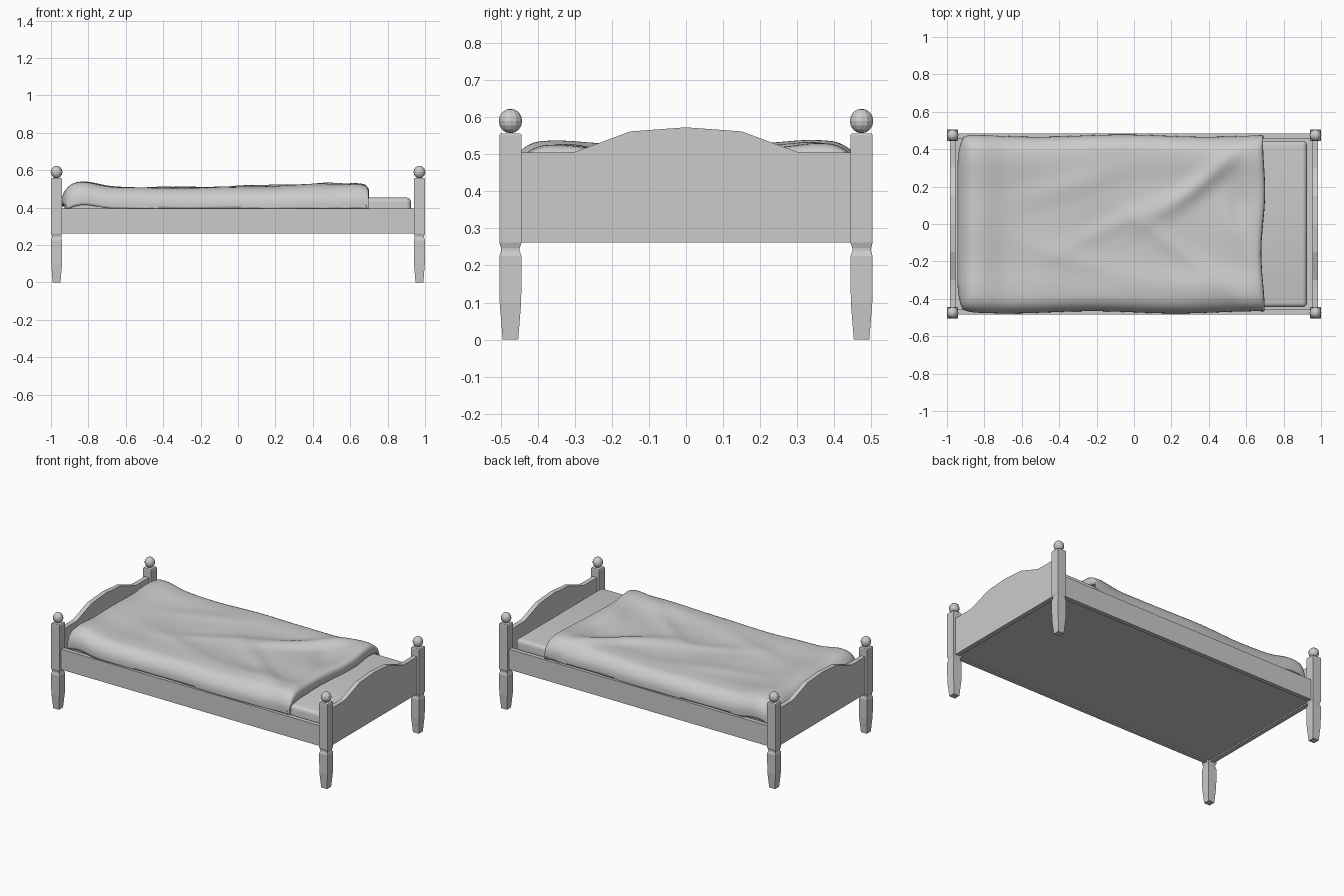
import bpy, bmesh, math
from math import sin, cos, exp, pi, hypot

if "Cube" in bpy.data.objects:
    bpy.data.objects.remove(bpy.data.objects["Cube"])


def finish(name, bm, smooth=False):
    bmesh.ops.recalc_face_normals(bm, faces=bm.faces)
    me = bpy.data.meshes.new(name)
    bm.to_mesh(me)
    bm.free()
    ob = bpy.data.objects.new(name, me)
    bpy.context.collection.objects.link(ob)
    if smooth:
        for p in me.polygons:
            p.use_smooth = True
    return ob


def box(name, lo, hi, bevel=0.0, segments=3):
    bm = bmesh.new()
    bmesh.ops.create_cube(bm, size=1)
    for v in bm.verts:
        v.co = [lo[i] + (v.co[i] + 0.5) * (hi[i] - lo[i]) for i in range(3)]
    if bevel:
        bmesh.ops.bevel(bm, geom=bm.edges[:], offset=bevel, segments=segments,
                        profile=0.5, affect='EDGES')
    return finish(name, bm, bevel > 0)


# Square turned post with a ball finial
POST = [(0, .021), (.10, .029), (.225, .03), (.240, .025), (.247, .025),
        (.262, .03), (.552, .03), (.557, .027)]


def post(name, x, y):
    bm = bmesh.new()
    rings = [[bm.verts.new((x + sx * h, y + sy * h, z))
              for sx, sy in ((-1, -1), (1, -1), (1, 1), (-1, 1))] for z, h in POST]
    for a, b in zip(rings, rings[1:]):
        for i in range(4):
            j = (i + 1) % 4
            bm.faces.new((a[i], a[j], b[j], b[i]))
    bm.faces.new(rings[0][::-1])
    bm.faces.new(rings[-1])
    ball = bmesh.ops.create_uvsphere(bm, u_segments=12, v_segments=8, radius=.0315)
    for v in ball['verts']:
        v.co.x += x
        v.co.y += y
        v.co.z = v.co.z * 1.05 + .590
    finish(name, bm)


for ex, xn in ((-1, "foot"), (1, "head")):
    for ey, yn in ((-1, "front"), (1, "back")):
        post(f"{xn}_{yn}_post", ex * .97, ey * .474)

# Arched end boards, extruded from a half profile
HALF = [(0, .573), (.15, .562), (.25, .525), (.30, .507), (.33, .505), (.45, .505), (.45, .262)]
outline = HALF + [(-y, z) for y, z in reversed(HALF[1:])]
for ex, name in ((-1, "footboard"), (1, "headboard")):
    bm = bmesh.new()
    face = bm.faces.new([bm.verts.new((ex * .97 - .015, y, z)) for y, z in outline])
    ext = bmesh.ops.extrude_face_region(bm, geom=[face])
    for v in ext['geom']:
        if isinstance(v, bmesh.types.BMVert):
            v.co.x += .03
    finish(name, bm)

# Side rails and base panel
for ey, name in ((-1, "front_rail"), (1, "back_rail")):
    ys = sorted((ey * .457, ey * .485))
    box(name, (-.945, ys[0], .262), (.945, ys[1], .395))
box("base_panel", (-.955, -.457, .27), (.955, .457, .29))

# Mattress
box("mattress", (-.93, -.445, .29), (.925, .445, .453), bevel=.025, segments=4)


# Duvet: rounded drape with soft folds
def bend(t, w, r):
    """Distance t along a cloth path -> (outward position, drop) round an edge at w."""
    if t <= w - r:
        return t, 0.0
    a = (t - (w - r)) / r
    if a < pi / 2:
        return w - r + r * sin(a), r * (1 - cos(a))
    return w, r + (a - pi / 2) * r


def bump(x, y, cx, cy, sx, sy, ang=0.0):
    dx, dy = x - cx, y - cy
    u, v = dx * cos(ang) + dy * sin(ang), -dx * sin(ang) + dy * cos(ang)
    return exp(-(u / sx) ** 2 - (v / sy) ** 2)


FOLDS = [  # height, centre x, centre y, length, width, angle
    (.016, .42, .28, .26, .05, .75), (.013, .22, .12, .30, .05, .6),
    (.012, -.05, .02, .30, .05, .45), (.012, .25, -.15, .28, .05, -.65),
    (.016, .40, -.33, .24, .09, -.1), (.012, .52, -.02, .05, .16, .3),
    (.008, -.35, .2, .3, .06, .3), (.008, -.3, -.2, .3, .06, -.3),
    (-.010, .58, .12, .06, .10, 0), (.010, .55, .36, .16, .08, .2)]


def height(x, y):
    z = .500 + .030 * exp(-((x + .83) / .11) ** 2) + .014 * exp(-((x - .64) / .07) ** 2)
    z += .008 * exp(-((abs(y) - .34) / .09) ** 2)
    z += sum(h * bump(x, y, *f) for h, *f in FOLDS)
    return z + .003 * sin(9 * x + 5 * y) * cos(11 * y - 4 * x)


NX, NY = 110, 70
bm = bmesh.new()
rows = []
for i in range(NX + 1):
    s = -1.01 + i / NX * (1.01 + .74)
    if s < 0:
        px, dropx = bend(-s, .945, .085)
        px = -px
    else:
        px, dropx = bend(s, .69, .02)
    row = []
    for j in range(NY + 1):
        t = (-1 + 2 * j / NY) * .555
        py, dropy = bend(abs(t), .472 + .006 * sin(7 * px + (2 if t > 0 else 0)), .085)
        py = math.copysign(py, t)
        k = (abs(py) / .472) ** 8
        x = px
        if s < 0:
            x += .03 * k * max(0, (-px - .8) / .145)
            py *= 1 - .03 * max(0, (-px - .82) / .125) ** 4
        else:
            x += (.009 * sin(10 * py) + .03 * max(0, py) ** 1.5) * max(0, (px - .4) / .29)
        z = max(.396, height(x, py) - hypot(dropx, dropy))
        row.append(bm.verts.new((x, py, z)))
    rows.append(row)
for a, b in zip(rows, rows[1:]):
    for j in range(NY):
        bm.faces.new((a[j], b[j], b[j + 1], a[j + 1]))
bmesh.ops.remove_doubles(bm, verts=bm.verts, dist=.0008)
duvet = finish("duvet", bm, True)
if sum(p.normal.z for p in duvet.data.polygons) < 0:
    duvet.data.flip_normals()
sol = duvet.modifiers.new("thickness", 'SOLIDIFY')
sol.thickness = .02
sol.offset = -1
